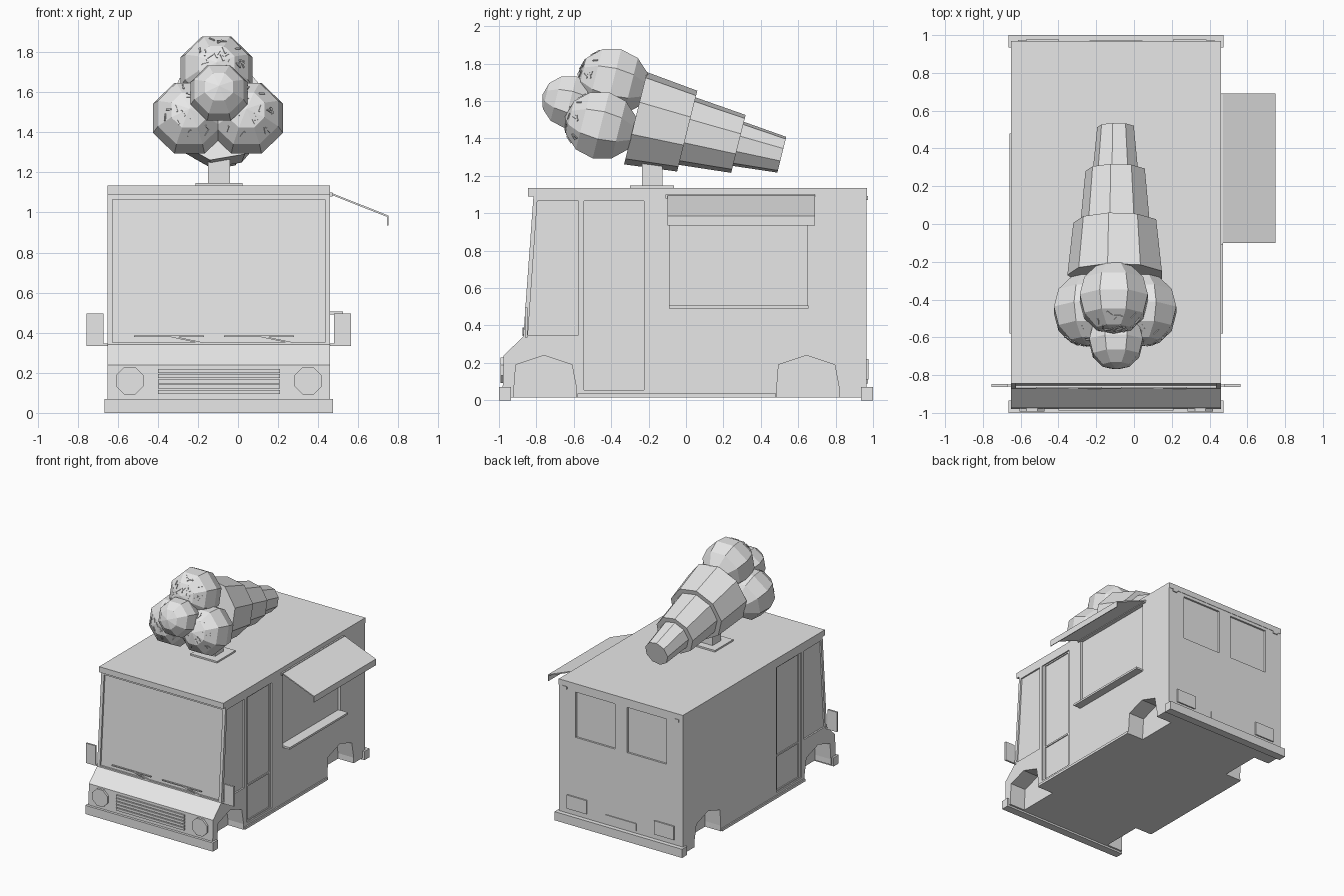
import bpy, bmesh, math, random
from mathutils import Vector, Matrix

random.seed(4)
if "Cube" in bpy.data.objects:
    bpy.data.objects.remove(bpy.data.objects["Cube"])

grey = bpy.data.materials.new("plain grey")
grey.use_nodes = True
grey.diffuse_color = (0.8, 0.8, 0.8, 1)
grey.node_tree.nodes["Principled BSDF"].inputs["Base Color"].default_value = (0.8, 0.8, 0.8, 1)

CX, HALF = -0.095, 0.555          # van centre line and half width
LEFT, RIGHT = CX + HALF, CX - HALF


def finish(name, bm):
    bmesh.ops.recalc_face_normals(bm, faces=bm.faces)
    mesh = bpy.data.meshes.new(name)
    bm.to_mesh(mesh)
    bm.free()
    mesh.materials.append(grey)
    ob = bpy.data.objects.new(name, mesh)
    bpy.context.collection.objects.link(ob)
    return ob


def add_box(bm, x, y, z):
    size = Vector((x[1] - x[0], y[1] - y[0], z[1] - z[0]))
    mid = Vector((x[0] + x[1], y[0] + y[1], z[0] + z[1])) / 2
    bmesh.ops.create_cube(bm, size=1, matrix=Matrix.Translation(mid) @ Matrix.Diagonal((*size, 1)))


def box(name, x, y, z):
    bm = bmesh.new()
    add_box(bm, x, y, z)
    return finish(name, bm)


def side_prism(name, outline, x0, x1):
    """Extrude a (y, z) outline from x0 to x1."""
    bm = bmesh.new()
    face = bm.faces.new([bm.verts.new((x0, y, z)) for y, z in outline])
    geo = bmesh.ops.extrude_face_region(bm, geom=[face])["geom"]
    bmesh.ops.translate(bm, vec=(x1 - x0, 0, 0), verts=[g for g in geo if isinstance(g, bmesh.types.BMVert)])
    return finish(name, bm)


def cut(body, cutter):
    mod = body.modifiers.new("cut", "BOOLEAN")
    mod.operation, mod.solver, mod.object = "DIFFERENCE", "EXACT", cutter
    bpy.context.view_layer.objects.active = body
    bpy.ops.object.modifier_apply(modifier=mod.name)
    bpy.data.objects.remove(cutter)


def rect(y0, y1, z0, z1):
    return [(y0, z0), (y1, z0), (y1, z1), (y0, z1)]


# Van body
body = side_prism("van_body", [(-0.96, 0.015), (-0.98, 0.07), (-0.975, 0.24), (-0.87, 0.34),
                               (-0.815, 1.1), (0.965, 1.1), (0.965, 0.015)], RIGHT, LEFT)

# Wheel arches, doors and side windows on both sides
front_arch = [(-0.92, -0.1), (-0.92, 0.06), (-0.91, 0.19), (-0.76, 0.24), (-0.61, 0.19), (-0.585, 0.06), (-0.585, -0.1)]
rear_arch = [(y + 1.405, z) for y, z in front_arch]
cab_window = [(-0.845, 0.35), (-0.575, 0.35), (-0.575, 1.065), (-0.795, 1.065)]
recesses = [(front_arch, 0.14), (rear_arch, 0.14), (cab_window, 0.012), (rect(-0.545, -0.225, 0.055, 1.065), 0.01),
            (rect(-0.52, -0.245, 0.35, 1.055), 0.018), (rect(-0.52, -0.245, 0.065, 0.337), 0.018)]
for outline, depth in recesses:
    for s in (-1, 1):
        cut(body, side_prism("cutter", outline, CX + s * (HALF - depth), CX + s * (HALF + 0.1)))

# Serving window, rear windows and windscreen
cut(body, side_prism("cutter", rect(-0.085, 0.65, 0.505, 1.08), LEFT - 0.02, LEFT + 0.1))
for s in (-1, 1):
    mid = CX + s * 0.23
    cut(body, box("cutter", (mid - 0.175, mid + 0.175), (0.95, 1.1), (0.7, 1.065)))
cut(body, side_prism("cutter", [(-0.855, 0.35), (-0.804, 1.065), (-0.95, 1.065), (-0.95, 0.35)],
                     RIGHT + 0.025, LEFT - 0.025))

# Roof, bumpers and side skirts
box("roof", (RIGHT, LEFT), (-0.845, 0.968), (1.09, 1.135))
for name, y in (("front_bumper", (-1, -0.935)), ("rear_bumper", (0.935, 1))):
    box(name, (RIGHT - 0.015, LEFT + 0.015), y, (0, 0.07))
for s, name in ((-1, "right"), (1, "left")):
    edges = sorted((CX + s * 0.54, CX + s * 0.565))
    box(name + "_skirt", edges, (-0.58, 0.48), (0.015, 0.035))

    # Headlight
    bm = bmesh.new()
    spin = Matrix.Rotation(math.pi / 2, 4, "X") @ Matrix.Rotation(math.pi / 8, 4, "Z")
    bmesh.ops.create_cone(bm, cap_ends=True, segments=8, radius1=0.073, radius2=0.073, depth=0.03,
                          matrix=Matrix.Translation((CX + s * 0.445, -0.978, 0.16)) @ spin)
    finish(name + "_headlight", bm)

    # Door mirror with its arm
    bm = bmesh.new()
    add_box(bm, sorted((CX + s * 0.575, CX + s * 0.66)), (-0.862, -0.847), (0.335, 0.495))
    add_box(bm, sorted((CX + s * 0.54, CX + s * 0.58)), (-0.86, -0.85), (0.335, 0.345))
    finish(name + "_mirror", bm)

    # Tail light and roof marker
    light = CX + s * 0.39
    box(name + "_tail_light", (light - 0.088, light + 0.088), (0.955, 0.976), (0.11, 0.22))
    marker = CX + s * 0.5
    box(name + "_marker", (marker - 0.02, marker + 0.02), (0.955, 0.973), (1.07, 1.092))

    # Windscreen wiper: arm and blade
    start = CX + s * 0.225
    bm = bmesh.new()
    add_box(bm, (start - 0.2, start + 0.15), (-0.872, -0.862), (0.378, 0.386))
    arm = Matrix.Translation((start + 0.06, -0.868, 0.366)) @ Matrix.Rotation(math.radians(12), 4, "Y")
    bmesh.ops.create_cube(bm, size=1, matrix=arm @ Matrix.Diagonal((0.18, 0.01, 0.008, 1)))
    finish(name + "_wiper", bm)
box("number_plate", (CX - 0.14, CX + 0.14), (0.955, 0.972), (0.09, 0.15))

# Grille slats
bm = bmesh.new()
for i in range(5):
    z = 0.095 + i * 0.026
    add_box(bm, (CX - 0.305, CX + 0.305), (-0.988, -0.97), (z, z + 0.02))
finish("grille", bm)

# Serving shelf and awning
box("serving_shelf", (LEFT - 0.02, LEFT + 0.065), (-0.09, 0.655), (0.49, 0.506))
bm = bmesh.new()
profile = [(LEFT, 1.1), (0.75, 0.985), (0.75, 0.935), (0.744, 0.935), (0.744, 0.978), (LEFT, 1.09)]
face = bm.faces.new([bm.verts.new((x, -0.1, z)) for x, z in profile])
geo = bmesh.ops.extrude_face_region(bm, geom=[face])["geom"]
bmesh.ops.translate(bm, vec=(0, 0.79, 0), verts=[g for g in geo if isinstance(g, bmesh.types.BMVert)])
add_box(bm, (LEFT - 0.01, LEFT + 0.012), (-0.11, 0.685), (1.08, 1.1))
finish("awning", bm)

# Sign stand
box("stand_plate", (CX - 0.118, CX + 0.118), (-0.3, -0.065), (1.13, 1.148))
box("stand_post", (CX - 0.055, CX + 0.055), (-0.235, -0.125), (1.14, 1.32))

# Stepped wafer cone, tilted down toward the rear
tilt = Matrix.Rotation(math.radians(-104), 4, "X")
axis = tilt @ Vector((0, 0, 1))
base = Vector((CX, -0.27, 1.508))
bm = bmesh.new()
for start, end, r1, r2 in ((0, 0.285, 0.258, 0.226), (0.27, 0.567, 0.19, 0.162), (0.55, 0.806, 0.125, 0.1)):
    place = Matrix.Translation(base + axis * (start + end) / 2) @ tilt @ Matrix.Rotation(math.pi / 2, 4, "Z")
    bmesh.ops.create_cone(bm, cap_ends=True, segments=9, radius1=r1, radius2=r2, depth=end - start, matrix=place)
cone = finish("wafer_cone", bm)


# Scoops, with sprinkles on the forward faces of the large ones
def scoop(name, centre, radius, sprinkles):
    bm = bmesh.new()
    place = Matrix.Translation(centre) @ tilt @ Matrix.Rotation(math.pi / 8, 4, "Z")
    bmesh.ops.create_uvsphere(bm, u_segments=8, v_segments=6, radius=radius, matrix=place)
    bmesh.ops.recalc_face_normals(bm, faces=bm.faces)
    faces = [f for f in bm.faces if f.normal.dot(axis) < -0.4]
    spots = []
    for i in range(sprinkles):
        f = random.choice(faces)
        weights = [random.random() + 0.1 for v in f.verts]
        point = sum((v.co * w for v, w in zip(f.verts, weights)), Vector()) / sum(weights)
        turn = f.normal.to_track_quat("Z", "Y").to_matrix().to_4x4()
        spots.append(Matrix.Translation(point) @ turn @ Matrix.Rotation(random.uniform(0, math.pi), 4, "Z"))
    finish(name, bm)
    if spots:
        bm = bmesh.new()
        for spot in spots:
            bmesh.ops.create_cube(bm, size=1, matrix=spot @ Matrix.Diagonal((0.035, 0.008, 0.01, 1)))
        finish(name + "_sprinkles", bm)


scoop("top_scoop", Vector((CX - 0.012, -0.39, 1.702)), 0.195, 24)
scoop("right_scoop", Vector((CX - 0.147, -0.455, 1.47)), 0.197, 24)
scoop("left_scoop", Vector((CX + 0.137, -0.455, 1.47)), 0.197, 24)
scoop("front_scoop", Vector((CX, -0.62, 1.595)), 0.153, 0)
